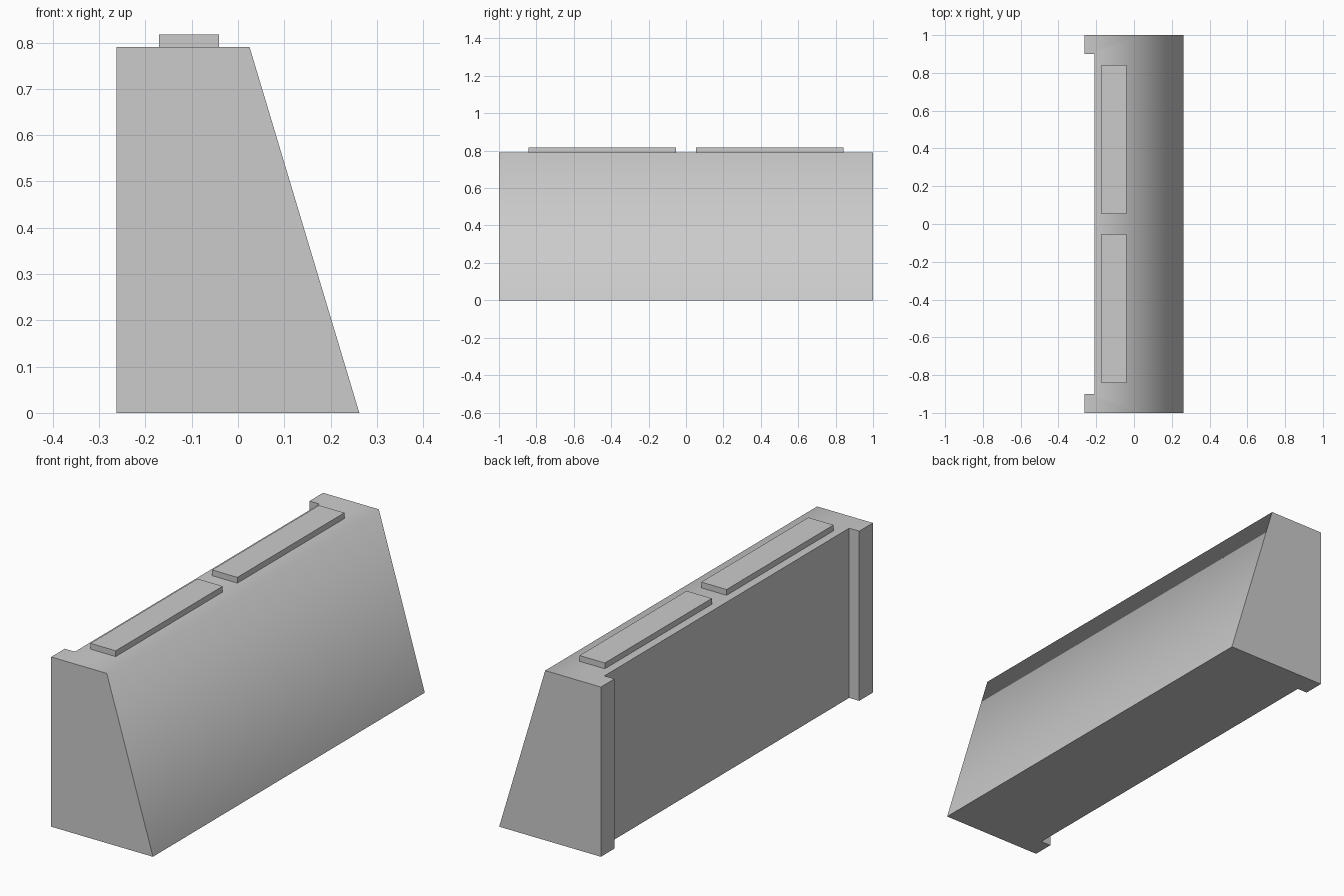
import bpy, bmesh

if "Cube" in bpy.data.objects:
    bpy.data.objects.remove(bpy.data.objects["Cube"])

HEIGHT = 0.79
HALF = 0.262
TOP_FRONT = 0.025


def new_object(name, bm):
    mesh = bpy.data.meshes.new(name)
    bmesh.ops.recalc_face_normals(bm, faces=bm.faces)
    bm.to_mesh(mesh)
    bm.free()
    obj = bpy.data.objects.new(name, mesh)
    bpy.context.collection.objects.link(obj)
    return obj


# Barrier body: plan outline with recessed back, extruded up, front leaning in
half_plan = [(HALF, 1.0), (-HALF, 1.0), (-HALF, 0.9), (-0.21, 0.9)]
plan = half_plan + [(x, -y) for x, y in reversed(half_plan)]
bm = bmesh.new()
base = bm.faces.new([bm.verts.new((x, y, 0)) for x, y in plan])
ext = bmesh.ops.extrude_face_region(bm, geom=[base], use_keep_orig=True)
top = [v for v in ext["geom"] if isinstance(v, bmesh.types.BMVert)]
for v in top:
    v.co.z = HEIGHT
    if v.co.x > 0:
        v.co.x = TOP_FRONT

# Only the long upper front edge blends softly; all others stay crisp
for f in bm.faces:
    f.smooth = True
for e in bm.edges:
    e.smooth = all(v.co.z > 0.1 and v.co.x > 0 for v in e.verts)
new_object("barrier_body", bm)

# Two flat pads on top
for name, side in (("top_pad_near", -1), ("top_pad_far", 1)):
    bm = bmesh.new()
    bmesh.ops.create_cube(bm, size=1)
    bmesh.ops.scale(bm, verts=bm.verts, vec=(0.13, 0.787, 0.027))
    bmesh.ops.translate(bm, verts=bm.verts,
                        vec=(-0.106, side * 0.4475, HEIGHT + 0.0135))
    new_object(name, bm)
